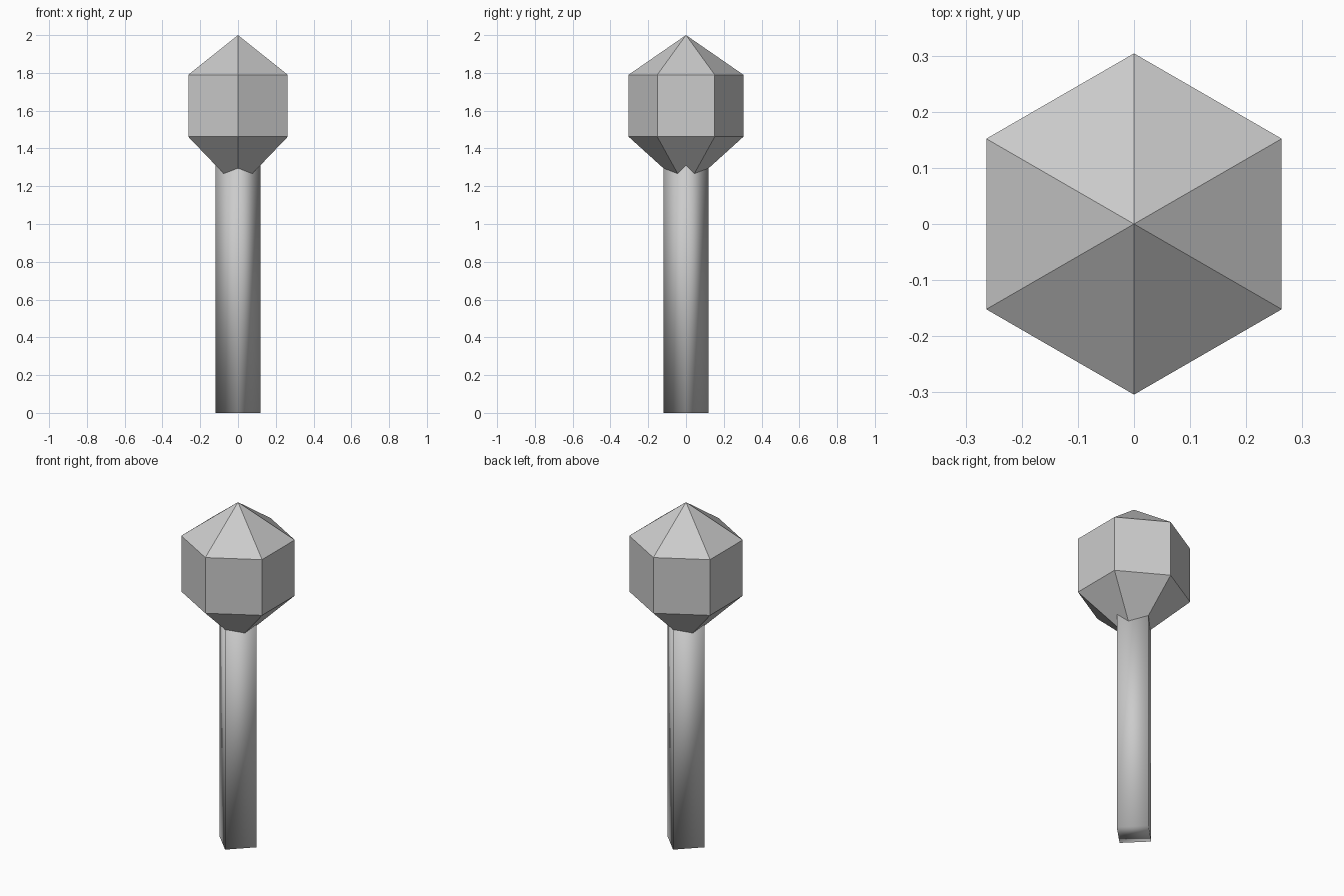
import bpy, bmesh, math

if "Cube" in bpy.data.objects:
    bpy.data.objects.remove(bpy.data.objects["Cube"])

grey = bpy.data.materials.new("light_grey")
grey.diffuse_color = (0.6, 0.6, 0.6, 1)
grey.use_nodes = True
grey.node_tree.nodes["Principled BSDF"].inputs["Base Color"].default_value = grey.diffuse_color


def lathe(name, sides, profile, smooth):
    """Sweep (radius, z) pairs around z; zero radius makes a point, other ends are capped."""
    bm = bmesh.new()
    rings = []
    for r, z in profile:
        count = sides if r else 1
        angles = [2 * math.pi * i / sides - math.pi / 2 for i in range(count)]
        rings.append([bm.verts.new((r * math.cos(a), r * math.sin(a), z)) for a in angles])
    for low, high in zip(rings, rings[1:]):
        for i in range(sides):
            j = (i + 1) % sides
            quad = [low[i % len(low)], low[j % len(low)], high[j % len(high)], high[i % len(high)]]
            bm.faces.new(list(dict.fromkeys(quad)))
    for ring in (rings[0], rings[-1]):
        if len(ring) > 2:
            bm.faces.new(ring)
    bmesh.ops.recalc_face_normals(bm, faces=bm.faces)
    for f in bm.faces:
        f.smooth = smooth
    mesh = bpy.data.meshes.new(name)
    bm.to_mesh(mesh)
    bm.free()
    mesh.materials.append(grey)
    obj = bpy.data.objects.new(name, mesh)
    bpy.context.collection.objects.link(obj)
    return obj


# Four-sided trunk, corners on the axes, softly shaded
lathe("trunk", 4, [(0.12, 0), (0.12, 1.4)], True)

# Six-sided faceted crown with pointed top and bottom
lathe("crown", 6, [(0, 1.187), (0.304, 1.462), (0.304, 1.79), (0, 2.0)], False)
